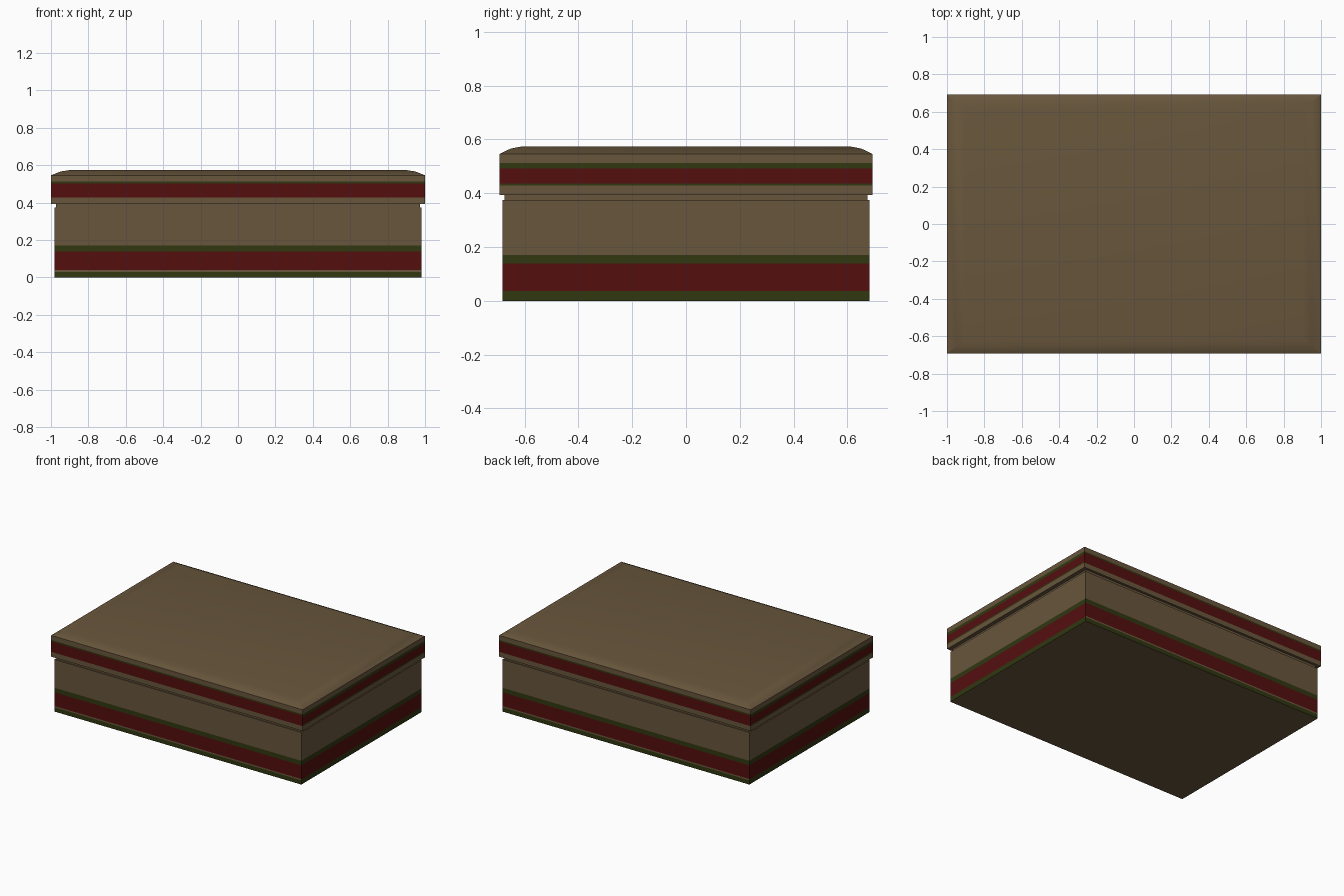
import bpy, bmesh, math

if "Cube" in bpy.data.objects:
    bpy.data.objects.remove(bpy.data.objects["Cube"])

def material(name, rgb):
    m = bpy.data.materials.new(name)
    m.diffuse_color = (*rgb, 1)
    m.use_nodes = True
    m.node_tree.nodes["Principled BSDF"].inputs["Base Color"].default_value = m.diffuse_color
    return m

MATS = [material("brown", (0.138, 0.093, 0.045)),
        material("dark red", (0.089, 0.0045, 0.0045)),
        material("dark green", (0.029, 0.038, 0.005))]
BROWN, RED, GREEN = 0, 1, 2

def band_colour(z, bands):
    # colour of the band containing height z
    for low, high, colour in bands:
        if low < z < high:
            return colour
    return BROWN

def stacked_box(name, rings, front_bands=(), side_bands=()):
    """Loft rectangles (z, half x, half y), then colour the walls by height and direction."""
    bm = bmesh.new()
    loops = [[bm.verts.new((sx * hx, sy * hy, z))
              for sx, sy in ((-1, -1), (1, -1), (1, 1), (-1, 1))]
             for z, hx, hy in rings]
    bm.faces.new(loops[0][::-1])
    bm.faces.new(loops[-1])
    for a, b in zip(loops, loops[1:]):
        for i in range(4):
            j = (i + 1) % 4
            bm.faces.new((a[i], a[j], b[j], b[i]))
    bm.normal_update()
    for f in bm.faces:
        if abs(f.normal.z) < 0.1:
            bands = front_bands if abs(f.normal.y) > 0.5 else side_bands
            f.material_index = band_colour(f.calc_center_median().z, bands)
    mesh = bpy.data.meshes.new(name)
    bm.to_mesh(mesh)
    bm.free()
    for m in MATS:
        mesh.materials.append(m)
    obj = bpy.data.objects.new(name, mesh)
    bpy.context.collection.objects.link(obj)
    bpy.ops.object.select_all(action='DESELECT')
    obj.select_set(True)
    bpy.context.view_layer.objects.active = obj
    bpy.ops.object.shade_smooth_by_angle(angle=math.radians(32))
    return obj

# box body with painted stripes near the base
body_z = (0, 0.03, 0.036, 0.04, 0.138, 0.171, 0.374)
stacked_box("box_body", [(z, 0.982, 0.683) for z in body_z],
            [(0, 0.03, GREEN), (0.04, 0.138, RED), (0.138, 0.171, GREEN)],
            [(0, 0.036, GREEN), (0.036, 0.138, RED), (0.138, 0.171, GREEN)])

# recessed neck between body and lid
stacked_box("neck", [(0.374, 0.972, 0.675), (0.393, 0.972, 0.675)])

# lid with painted stripes and a softly sloped top edge
lid_z = (0.393, 0.428, 0.437, 0.492, 0.503, 0.513, 0.546)
stacked_box("lid", [(z, 1.0, 0.693) for z in lid_z]
            + [(0.566, 0.95, 0.652), (0.573, 0.905, 0.615)],
            [(0.428, 0.503, RED), (0.503, 0.513, GREEN)],
            [(0.428, 0.437, GREEN), (0.437, 0.492, RED), (0.492, 0.513, GREEN)])
